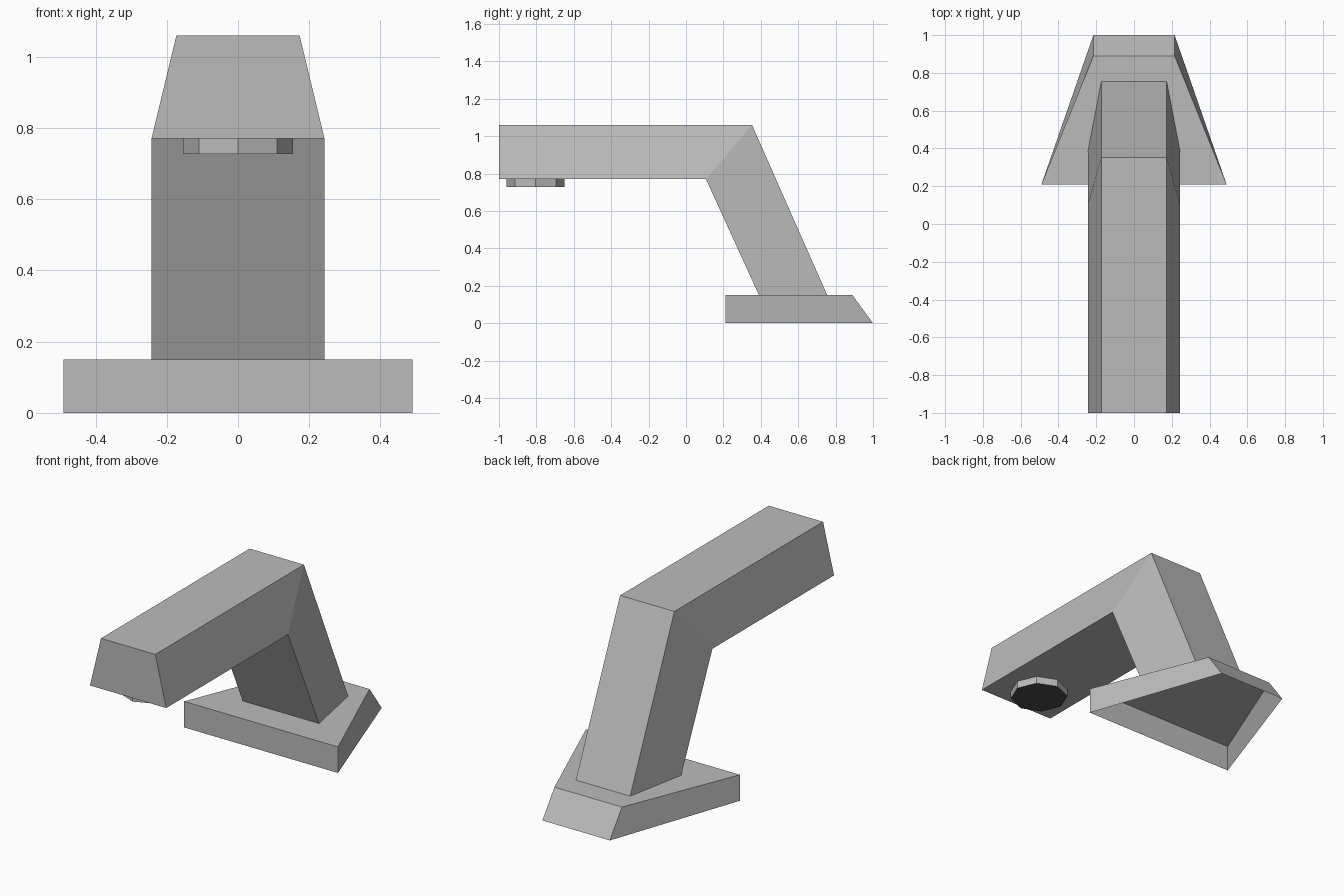
import bpy, bmesh, math

if "Cube" in bpy.data.objects:
    bpy.data.objects.remove(bpy.data.objects["Cube"])


def material(name, value):
    m = bpy.data.materials.new(name)
    m.diffuse_color = (value, value, value, 1)
    m.use_nodes = True
    m.node_tree.nodes["Principled BSDF"].inputs["Base Color"].default_value = m.diffuse_color
    return m


GREY = material("light grey metal", 0.5)
BLACK = material("dark outlet", 0.07)


def loft(name, rings, mats, open_last=False):
    """Skin a list of matching cross-sections; the last cap can be left open."""
    bm = bmesh.new()
    loops = [[bm.verts.new(p) for p in ring] for ring in rings]
    n = len(loops[0])
    for a, b in zip(loops, loops[1:]):
        for i in range(n):
            j = (i + 1) % n
            bm.faces.new((a[i], a[j], b[j], b[i]))
    bm.faces.new(loops[0])
    last = bm.faces.new(loops[-1])
    bmesh.ops.recalc_face_normals(bm, faces=bm.faces[:])
    if open_last:
        bmesh.ops.delete(bm, geom=[last], context='FACES_ONLY')
    me = bpy.data.meshes.new(name)
    bm.to_mesh(me)
    bm.free()
    for m in mats:
        me.materials.append(m)
    ob = bpy.data.objects.new(name, me)
    bpy.context.collection.objects.link(ob)
    return ob


def section(half_a, a, half_b, b):
    """Symmetric four-point section through two (y, z) points."""
    return [(-half_a, *a), (half_a, *a), (half_b, *b), (-half_b, *b)]


# Flared foot with sloping back, hollow underneath
loft("base", [section(0.49, (0.21, 0.15), 0.215, (0.89, 0.15)),
              section(0.49, (0.21, 0.0), 0.215, (1.0, 0.0))],
     [GREY], open_last=True)

# Spout and leaning stem: one tapered section mitred at the bend
WIDE, NARROW = 0.243, 0.173
path = [((-1.0, 0.77), (-1.0, 1.06)),
        ((0.107, 0.77), (0.353, 1.06)),
        ((0.39, 0.15), (0.755, 0.15))]
loft("spout_and_stem", [section(WIDE, lo, NARROW, hi) for lo, hi in path],
     [GREY], open_last=True)

# Eight-sided nozzle with a dark underside
rings = [[(0.155 * math.cos(i * math.pi / 4),
           -0.805 + 0.155 * math.sin(i * math.pi / 4), z) for i in range(8)]
         for z in (0.727, 0.77)]
nozzle = loft("nozzle", rings, [GREY, BLACK], open_last=True)
for f in nozzle.data.polygons:
    f.material_index = 1 if f.normal.z < -0.9 else 0
